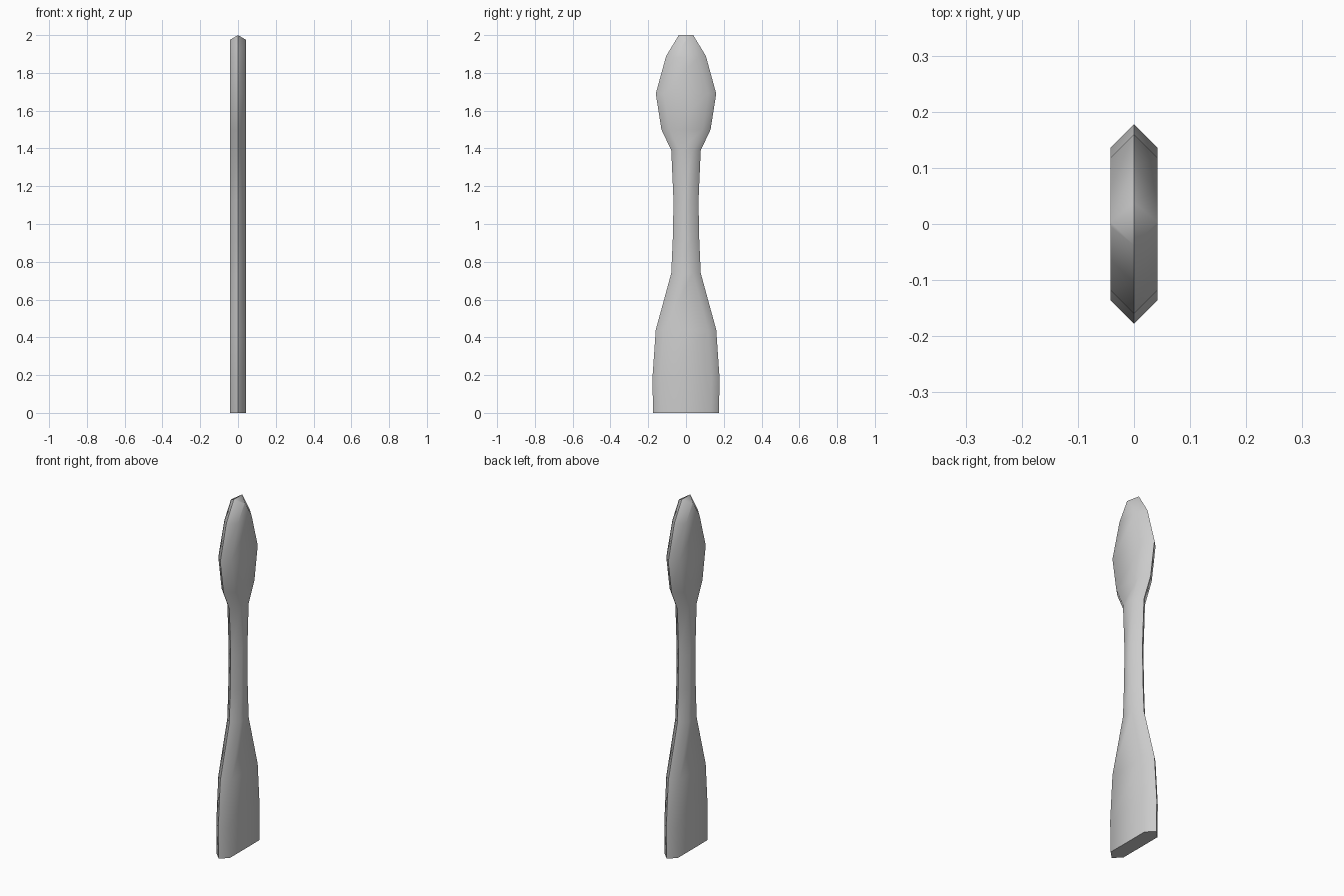
import bpy, bmesh, math

if "Cube" in bpy.data.objects:
    bpy.data.objects.remove(bpy.data.objects["Cube"])

# Height and half width of the blade outline, bottom to top
profile = [(0, 0.174), (0.18, 0.178), (0.44, 0.16), (0.74, 0.078),
           (0.92, 0.07), (1.12, 0.066), (1.39, 0.078), (1.5, 0.13),
           (1.69, 0.16), (1.89, 0.105), (2.0, 0.038)]
T = 0.042  # half thickness, also the bevel width

bm = bmesh.new()
rings = []
for z, w in profile:
    inner = max(w - T, 0.004)
    # the flat sides stop just below the ridged tip
    zi = 1.975 if z == 2.0 else (1.88 if z == 1.89 else z)
    pts = [(0, -w, z), (T, -inner, zi), (T, inner, zi),
           (0, w, z), (-T, inner, zi), (-T, -inner, zi)]
    rings.append([bm.verts.new(p) for p in pts])

# Six-sided skin between the sections
for a, b in zip(rings, rings[1:]):
    for i in range(6):
        j = (i + 1) % 6
        bm.faces.new((a[i], a[j], b[j], b[i]))

# Flat base and roof-shaped tip
bm.faces.new(rings[0][::-1])
t = rings[-1]
bm.faces.new((t[0], t[1], t[2], t[3]))
bm.faces.new((t[0], t[3], t[4], t[5]))
bmesh.ops.recalc_face_normals(bm, faces=bm.faces)

mesh = bpy.data.meshes.new("blade")
bm.to_mesh(mesh)
bm.free()
blade = bpy.data.objects.new("blade", mesh)
bpy.context.collection.objects.link(blade)

# Soft shading over the bevels, sharp edge ridge
bpy.context.view_layer.objects.active = blade
blade.select_set(True)
bpy.ops.object.shade_smooth_by_angle(angle=math.radians(60))
